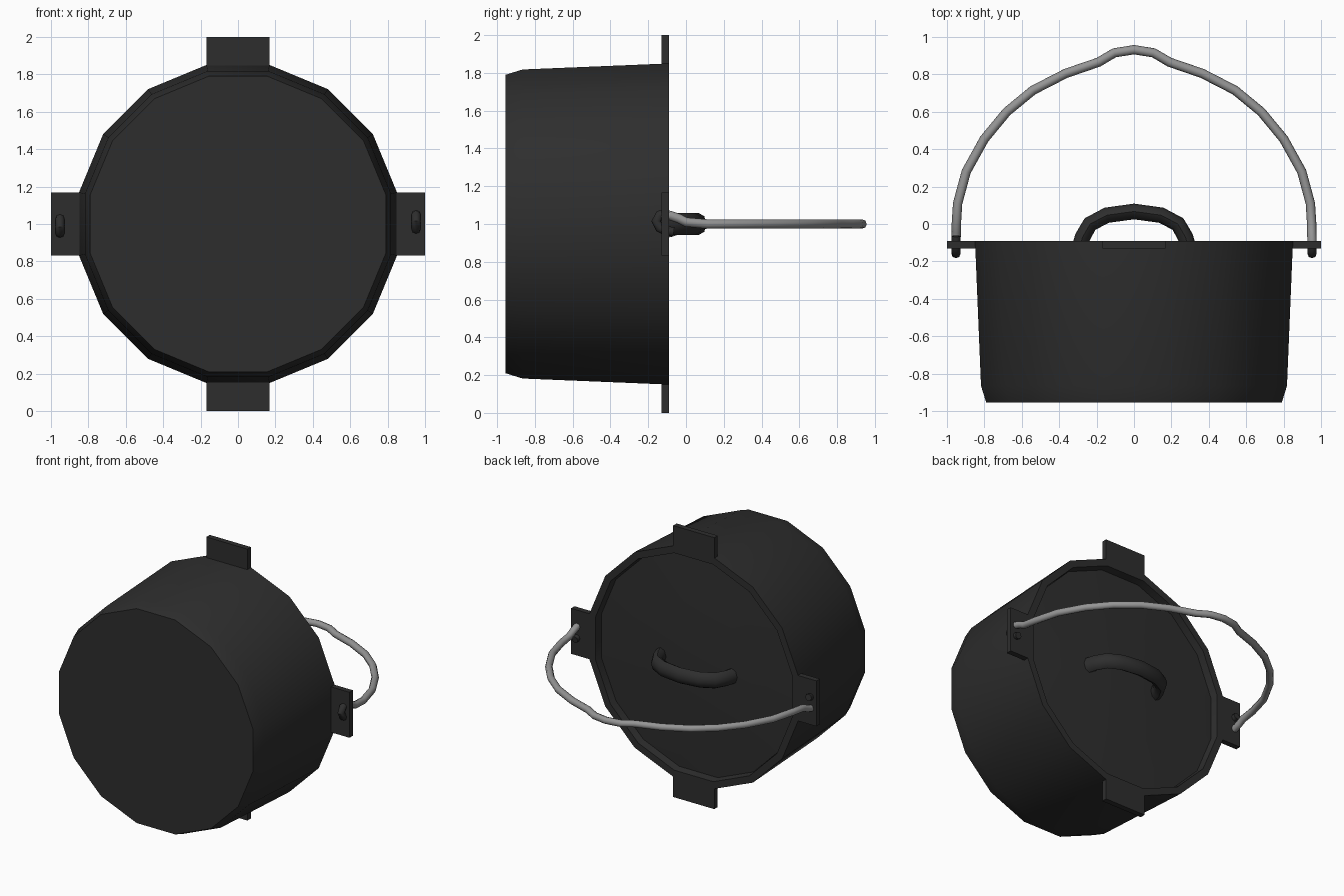
import bpy, bmesh, math
from mathutils import Vector

if "Cube" in bpy.data.objects:
    bpy.data.objects.remove(bpy.data.objects["Cube"])

SIDES = 16
CZ = 1.0


def material(name, value):
    m = bpy.data.materials.new(name)
    m.diffuse_color = (value, value, value, 1)
    m.use_nodes = True
    m.node_tree.nodes["Principled BSDF"].inputs["Base Color"].default_value = m.diffuse_color
    return m


iron = material("cast iron black", 0.027)
steel = material("wire grey", 0.30)


def finish(obj, mat, angle=35):
    obj.data.materials.clear()
    obj.data.materials.append(mat)
    bpy.ops.object.select_all(action='DESELECT')
    obj.select_set(True)
    bpy.context.view_layer.objects.active = obj
    bpy.ops.object.shade_smooth_by_angle(angle=math.radians(angle))
    return obj


def mesh_object(name, bm, mat):
    bmesh.ops.recalc_face_normals(bm, faces=bm.faces)
    me = bpy.data.meshes.new(name)
    bm.to_mesh(me)
    bm.free()
    obj = bpy.data.objects.new(name, me)
    bpy.context.collection.objects.link(obj)
    return finish(obj, mat)


def lathe(name, profile, mat):
    """Turn (flat radius, y) points around the y axis, both ends capped."""
    bm = bmesh.new()
    rings = []
    for r, y in profile:
        R = r / math.cos(math.pi / SIDES)
        rings.append([bm.verts.new((R * math.cos(a), y, CZ + R * math.sin(a)))
                      for a in [(k + 0.5) * 2 * math.pi / SIDES for k in range(SIDES)]])
    for a, b in zip(rings, rings[1:]):
        for k in range(SIDES):
            j = (k + 1) % SIDES
            bm.faces.new((a[k], a[j], b[j], b[k]))
    bm.faces.new(rings[0])
    bm.faces.new(rings[-1])
    return mesh_object(name, bm, mat)


def tube(name, points, radius, mat, z_scale=1.0):
    cu = bpy.data.curves.new(name + "_path", 'CURVE')
    cu.dimensions = '3D'
    cu.bevel_depth = radius
    cu.bevel_resolution = 2
    cu.use_fill_caps = True
    sp = cu.splines.new('POLY')
    sp.points.add(len(points) - 1)
    for p, co in zip(sp.points, points):
        p.co = (*co, 1)
    tmp = bpy.data.objects.new(name + "_path", cu)
    bpy.context.collection.objects.link(tmp)
    dg = bpy.context.evaluated_depsgraph_get()
    me = bpy.data.meshes.new_from_object(tmp.evaluated_get(dg))
    bpy.data.objects.remove(tmp)
    for v in me.vertices:
        v.co.z = CZ + (v.co.z - CZ) * z_scale
    obj = bpy.data.objects.new(name, me)
    bpy.context.collection.objects.link(obj)
    return finish(obj, mat, 50)


# pot body: base, chamfer, tapered wall, rim and inner recess
lathe("pot_body", [(0.79, -0.955), (0.818, -0.865), (0.85, -0.09),
                   (0.80, -0.09), (0.79, -0.17)], iron)

# shallow domed lid sitting inside the rim
lathe("lid", [(0.792, -0.18), (0.792, -0.145), (0.45, -0.125), (0.15, -0.115)], iron)

# four flat lugs around the rim
for k, side in enumerate(("right", "top", "left", "bottom")):
    bm = bmesh.new()
    bmesh.ops.create_cube(bm, size=1)
    a = k * math.pi / 2
    c, s = math.cos(a), math.sin(a)
    for v in bm.verts:
        u, w = 0.915 + v.co.x * 0.17, v.co.z * 0.335
        v.co = Vector((c * u - s * w, -0.11 + v.co.y * 0.04, CZ + s * u + c * w))
    mesh_object("lug_" + side, bm, iron)

# arched lid handle, wider than it is thick
half = [(0.295, -0.14), (0.275, -0.07), (0.235, 0.0), (0.145, 0.047)]
arch = [(-x, y, CZ) for x, y in half] + [(0, 0.067, CZ)] + [(x, y, CZ) for x, y in half[::-1]]
tube("lid_handle", arch, 0.042, iron, 1.38)

# wire bail; its two ends bend in opposite directions
bail = [(0.952, -0.13, 1.05), (0.952, -0.085, 1.045), (0.95, -0.04, 1.03), (0.95, 0.0, 1.01),
        (0.943, 0.11, CZ), (0.897, 0.28, CZ), (0.80, 0.455, CZ), (0.68, 0.60, CZ),
        (0.54, 0.715, CZ), (0.365, 0.805, CZ), (0.19, 0.865, CZ), (0.105, 0.915, CZ)]
turned = [(-x, y, 2 * CZ - z) for x, y, z in bail]
tube("bail_wire", bail + [(0, 0.932, CZ)] + turned[::-1], 0.025, steel)

# dark hook at each end, looping through the lug
hook = [(0.952, -0.11, 1.052), (0.952, -0.14, 1.048), (0.952, -0.158, 1.015),
        (0.952, -0.14, 0.98), (0.952, -0.11, 0.965), (0.952, -0.065, 0.958)]
tube("hook_right", hook, 0.025, iron)
tube("hook_left", [(-x, y, 2 * CZ - z) for x, y, z in hook], 0.025, iron)
